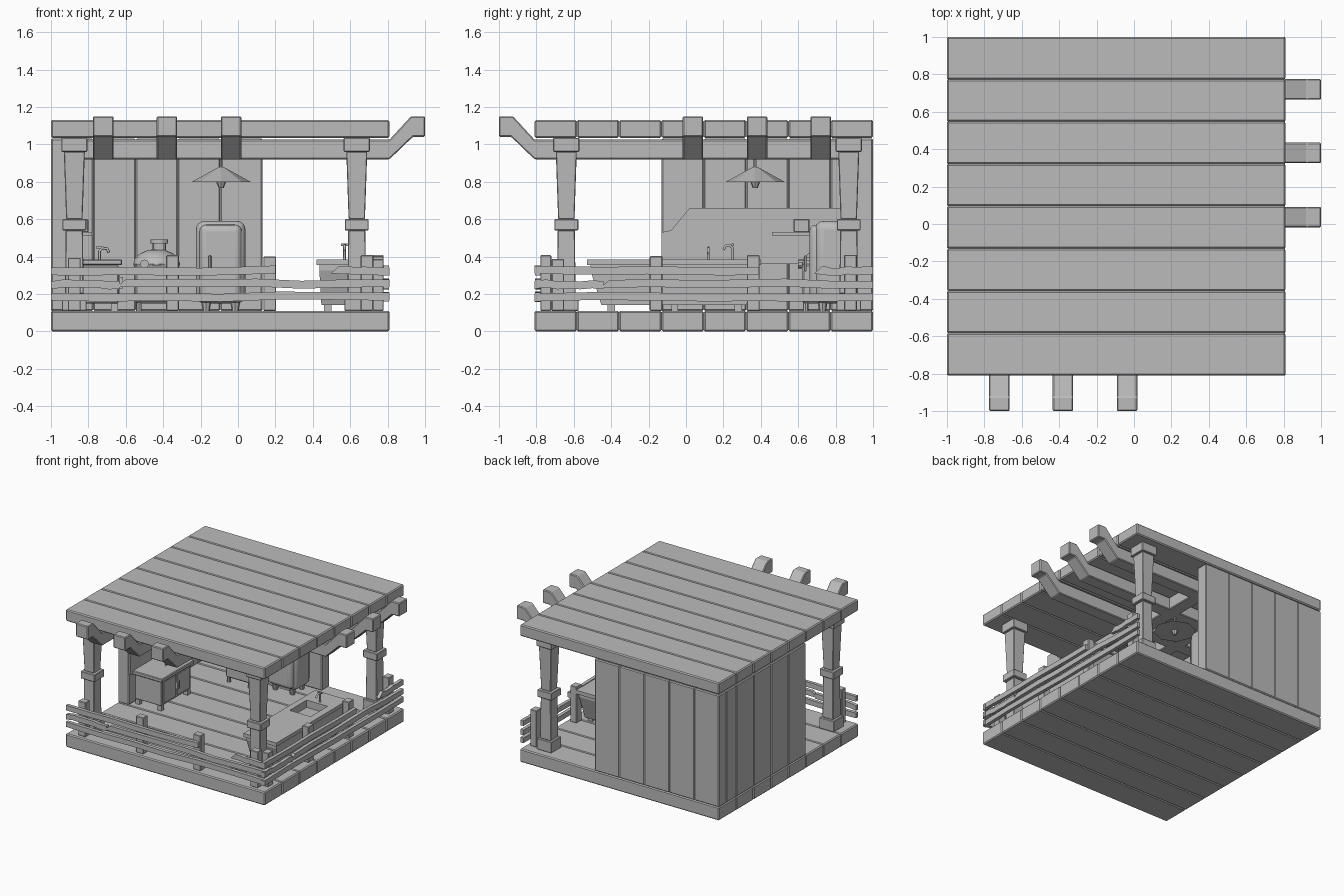
import bpy, bmesh, math, random
from mathutils import Vector, Matrix

random.seed(4)
if "Cube" in bpy.data.objects:
    bpy.data.objects.remove(bpy.data.objects["Cube"])

grey = bpy.data.materials.new("plain_grey")
grey.use_nodes = True
tone = (0.5, 0.5, 0.5, 1)
grey.diffuse_color = tone
grey.node_tree.nodes["Principled BSDF"].inputs["Base Color"].default_value = tone


def finish(name, bm, bevel=0, segments=1, smooth=False):
    bmesh.ops.recalc_face_normals(bm, faces=bm.faces)
    mesh = bpy.data.meshes.new(name)
    bm.to_mesh(mesh)
    bm.free()
    mesh.materials.append(grey)
    ob = bpy.data.objects.new(name, mesh)
    bpy.context.collection.objects.link(ob)
    if bevel:
        mod = ob.modifiers.new("Bevel", "BEVEL")
        mod.width, mod.segments = bevel, segments
    if smooth:
        bpy.ops.object.select_all(action="DESELECT")
        ob.select_set(True)
        bpy.context.view_layer.objects.active = ob
        bpy.ops.object.shade_smooth_by_angle()
    return ob


def box(name, x, y, z, bevel=0, segments=1, smooth=False, taper=(1, 1)):
    """Box between ranges; taper scales the bottom in x and y."""
    bm = bmesh.new()
    bmesh.ops.create_cube(bm, size=1)
    for v in bm.verts:
        t = taper if v.co.z < 0 else (1, 1)
        v.co = Vector(((x[0] + x[1]) / 2 + v.co.x * (x[1] - x[0]) * t[0],
                       (y[0] + y[1]) / 2 + v.co.y * (y[1] - y[0]) * t[1],
                       z[0] if v.co.z < 0 else z[1]))
    return finish(name, bm, bevel, segments, smooth)


def prism(name, profile, depth, along, bevel=0):
    """Profile of (t, z); t runs along x or y and depth crosses it."""
    bm = bmesh.new()
    rings = [[bm.verts.new((t, d, z) if along == "x" else (d, t, z)) for t, z in profile]
             for d in depth]
    bm.faces.new(rings[0])
    bm.faces.new(rings[1])
    for i in range(len(profile)):
        j = (i + 1) % len(profile)
        bm.faces.new((rings[0][i], rings[0][j], rings[1][j], rings[1][i]))
    return finish(name, bm, bevel)


def cone(name, centre, r1, r2, height, sides=8, rot=None, smooth=False):
    bm = bmesh.new()
    m = Matrix.Translation(centre) @ (rot or Matrix())
    bmesh.ops.create_cone(bm, cap_ends=True, segments=sides, radius1=r1, radius2=r2,
                          depth=height, matrix=m)
    return finish(name, bm, smooth=smooth)


# Floor and roof planks, then the two plank walls
W = 1.81 / 8
for i in range(8):
    y = (-0.81 + i * W, -0.81 + (i + 1) * W)
    box("floor_plank", (-1, 0.81), y, (0, 0.11), 0.008)
    box("roof_plank", (-1, 0.81), y, (1.035, 1.13), 0.008)
for i in range(5):
    a, b = i * W, (i + 1) * W
    box("back_wall_plank", (-1 + a, -1 + b), (0.9, 1), (0.11, 1.03), 0.007)
    if i:
        box("side_wall_plank", (-1, -0.9), (1 - b, 1 - a), (0.11, 1.03), 0.007)
    else:
        box("side_wall_plank", (-1, -0.9), (1 - b, 0.9), (0.11, 1.03), 0.007)

# Roof beams in both directions, with raised tips
beam = [(-0.91, 0.92), (0.81, 0.92), (0.935, 1.04), (1, 1.04),
        (1, 1.15), (0.925, 1.15), (0.81, 1.025), (-0.91, 1.025)]
for c in (0.037, 0.38, 0.72):
    prism("long_beam", beam, (c - 0.055, c + 0.055), "x", 0.006)
    prism("cross_beam", [(-t, z) for t, z in beam], (-c - 0.055, -c + 0.055), "y", 0.006)

# Columns
for cx, cy in ((-0.875, -0.64), (0.635, -0.64), (0.635, 0.87)):
    def block(name, r, z, low=1.0):
        box(name, (cx - r, cx + r), (cy - r, cy + r), z, 0.004, taper=(low, low))
    block("column_cap", 0.07, (0.96, 1.035))
    block("column_upper", 0.056, (0.6, 0.96), 0.78)
    block("column_band", 0.064, (0.54, 0.6))
    block("column_lower", 0.046, (0.2, 0.54), 1.08)
    block("column_foot", 0.066, (0.11, 0.2))


# Railings: the same broken boards along the front and along the side
def board(a, b, z, slant, along, shift):
    n = 6
    mid = [a + (b - a) * i / n for i in range(n + 1)]
    wob = [random.uniform(-0.007, 0.007) for _ in mid]
    top = [(t + shift, z + 0.021 + w) for t, w in zip(mid, wob)]
    low = [(t + shift, z - 0.021 + w) for t, w in zip(mid, wob)]
    low[0] = (low[0][0] - slant, low[0][1])
    depth = (-0.806, -0.778) if along == "x" else (0.778, 0.806)
    prism("rail_board", low + top[::-1], depth, along)


for along, shift in (("x", 0), ("y", 0.19)):
    for a, b, z, slant in ((-1, 0.2, 0.325, 0), (0.54, 0.81, 0.325, 0.045),
                           (-1, -0.7 + 0.07, 0.25, 0), (-0.6, 0.81, 0.255, 0.05),
                           (-1, 0.81, 0.185, 0)):
        board(a, b, z, slant, along, shift)
    for t in (-0.875, -0.35, 0.17, 0.69):
        span, deep = (t + shift - 0.034, t + shift + 0.034), (0.72, 0.778)
        h = (0.11, random.uniform(0.385, 0.41))
        if along == "x":
            box("rail_post", span, (-0.778, -0.72), h, 0.004)
        else:
            box("rail_post", deep, span, h, 0.004)

# Hanging lamp
lamp = Vector((-0.09, 0.37, 0))
cone("lamp_cord", lamp + Vector((0, 0, 0.9)), 0.008, 0.008, 0.06)
cone("lamp_shade", lamp + Vector((0, 0, 0.838)), 0.16, 0.015, 0.08)
cone("lamp_bulb", lamp + Vector((0, 0, 0.785)), 0.014, 0.028, 0.035)

# Fridge with feet and handle
box("fridge_body", (-0.225, 0.04), (0.69, 0.9), (0.15, 0.59), 0.045, 4, True)
box("fridge_door", (-0.205, 0.02), (0.66, 0.75), (0.17, 0.57), 0.035, 4, True)
for x in (-0.17, -0.015):
    for y in (0.73, 0.85):
        cone("fridge_foot", (x, y, 0.13), 0.018, 0.026, 0.05)
box("fridge_handle", (-0.158, -0.142), (0.63, 0.645), (0.32, 0.405), 0.004)
box("fridge_handle_mount", (-0.156, -0.144), (0.635, 0.67), (0.38, 0.395))

# Round stove with a pot
box("stove_base", (-0.55, -0.32), (0.62, 0.88), (0.15, 0.36), 0.01)
for x in (-0.53, -0.34):
    for y in (0.64, 0.86):
        cone("stove_leg", (x, y, 0.13), 0.015, 0.015, 0.06)
bm = bmesh.new()
bmesh.ops.create_uvsphere(bm, u_segments=16, v_segments=8, radius=1, matrix=Matrix.Translation(
    (-0.435, 0.74, 0.36)) @ Matrix.Diagonal((0.125, 0.12, 0.08, 1)))
finish("stove_dome", bm, smooth=True)
cone("stove_dial", (-0.5, 0.625, 0.36), 0.024, 0.024, 0.05, 10, Matrix.Rotation(math.pi / 2, 4, "X"))
cone("pot", (-0.42, 0.74, 0.455), 0.036, 0.036, 0.04, 12, smooth=True)
cone("pot_lid", (-0.42, 0.74, 0.481), 0.047, 0.047, 0.02, 12, smooth=True)

# Cupboard beside the wall, with doors on its open side
box("cupboard_body", (-0.88, -0.64), (-0.08, 0.3), (0.15, 0.355), 0.005)
box("cupboard_top", (-0.9, -0.62), (-0.1, 0.32), (0.355, 0.385), 0.005)
for y in (-0.06, 0.28):
    for x in (-0.86, -0.66):
        box("cupboard_leg", (x - 0.018, x + 0.018), (y - 0.018, y + 0.018), (0.11, 0.15))
for y in (0.02, 0.2):
    box("cupboard_door", (-0.64, -0.632), (y - 0.08, y + 0.08), (0.17, 0.34))
    k = 0.1 if y < 0.1 else 0.12
    box("cupboard_handle", (-0.632, -0.615), (k - 0.006, k + 0.006), (0.23, 0.29))

# Splash panel and small shelf on the side wall
prism("splash_panel", [(-0.13, 0.36), (0.9, 0.36), (0.9, 0.66), (0.02, 0.66), (-0.08, 0.54), (-0.13, 0.53)],
      (-0.9, -0.885), "y")
box("wall_shelf", (-0.89, -0.78), (0.46, 0.67), (0.512, 0.53))
box("shelf_box", (-0.88, -0.8), (0.575, 0.66), (0.53, 0.6), 0.004)

# Wash counter: four top strips around an open basin
X, Y, Z = (0.42, 0.72), (-0.53, 0.4), (0.355, 0.385)
BX, BY = (0.47, 0.66), (0.0, 0.22)
box("counter_top_front", X, (Y[0], BY[0]), Z)
box("counter_top_back", X, (BY[1], Y[1]), Z)
box("counter_top_inner", (X[0], BX[0]), BY, Z)
box("counter_top_outer", (BX[1], X[1]), BY, Z)
box("counter_body", (0.435, 0.705), (-0.51, 0.38), (0.14, 0.325), taper=(0.92, 0.87))
for lo, hi in ((Y[0] + 0.02, BY[0]), (BY[1], Y[1] - 0.02)):
    box("counter_rim", (0.435, 0.705), (lo, hi), (0.325, 0.355))
for x in ((0.435, BX[0]), (BX[1], 0.705)):
    box("basin_side", x, BY, (0.325, 0.355))
for x in (0.48, 0.66):
    for y in (-0.4, 0.28):
        box("counter_foot", (x - 0.02, x + 0.02), (y - 0.02, y + 0.02), (0.11, 0.14))


# Taps: upright pipe, curved spout and a cross handle
def tap(base, direction):
    curve = bpy.data.curves.new("tap_path", "CURVE")
    curve.dimensions, curve.bevel_depth, curve.bevel_resolution = "3D", 0.008, 1
    s = curve.splines.new("POLY")
    path = [(0, 0), (0, 0.06), (0.015, 0.075), (0.04, 0.072), (0.05, 0.05)]
    s.points.add(len(path) - 1)
    for p, (d, z) in zip(s.points, path):
        p.co = (base[0] + direction[0] * d, base[1] + direction[1] * d, base[2] + z, 1)
    curve.materials.append(grey)
    bpy.context.collection.objects.link(bpy.data.objects.new("tap_spout", curve))
    x, y, z = base
    box("tap_handle", (x - 0.02, x + 0.02), (y - 0.006, y + 0.006), (z + 0.072, z + 0.084))


tap((0.57, 0.25, 0.385), (0, -1))
tap((-0.74, 0.12, 0.37), (1, 0))
